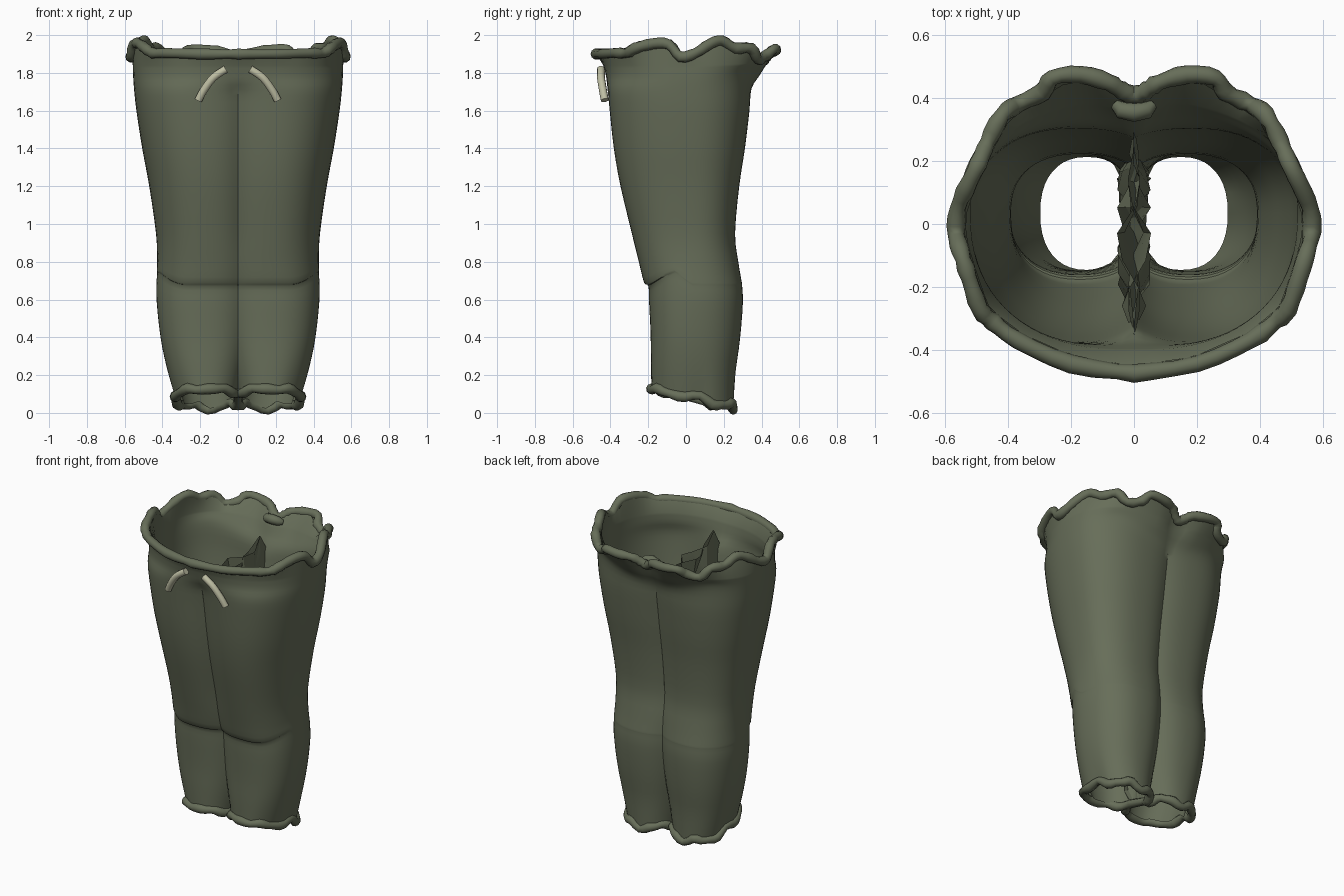
import bpy, bmesh, math, random
from mathutils import Vector

if "Cube" in bpy.data.objects:
    bpy.data.objects.remove(bpy.data.objects["Cube"])

random.seed(4)


def material(name, rgb):
    m = bpy.data.materials.new(name)
    m.diffuse_color = (*rgb, 1)
    m.use_nodes = True
    m.node_tree.nodes["Principled BSDF"].inputs["Base Color"].default_value = m.diffuse_color
    return m


CLOTH = material("olive_cloth", (0.135, 0.155, 0.1))
CORD = material("pale_cord", (0.52, 0.52, 0.37))


def mesh_object(name, grids, angle):
    """Make one smooth-shaded mesh from grids of points, each built with its mirror image."""
    bm = bmesh.new()
    for grid in grids:
        for s in (1, -1):
            vs = [[bm.verts.new((p[0] * s, p[1], p[2])) for p in row] for row in grid]
            for r0, r1 in zip(vs, vs[1:]):
                for j in range(len(r0) - 1):
                    q = (r0[j], r0[j + 1], r1[j + 1], r1[j])
                    bm.faces.new(q if s > 0 else q[::-1])
    bmesh.ops.remove_doubles(bm, verts=bm.verts, dist=0.0005)
    me = bpy.data.meshes.new(name)
    bm.to_mesh(me)
    bm.free()
    ob = bpy.data.objects.new(name, me)
    bpy.context.collection.objects.link(ob)
    me.materials.append(CLOTH)
    bpy.ops.object.select_all(action='DESELECT')
    bpy.context.view_layer.objects.active = ob
    ob.select_set(True)
    bpy.ops.object.shade_smooth_by_angle(angle=math.radians(angle))
    return ob


def tube(name, pts, radius, mat, closed=False, radii=None):
    """Rounded tube along a path."""
    cu = bpy.data.curves.new(name, 'CURVE')
    cu.dimensions = '3D'
    cu.bevel_depth = radius
    cu.bevel_resolution = 3
    cu.use_fill_caps = True
    sp = cu.splines.new('POLY')
    sp.points.add(len(pts) - 1)
    for i, p in enumerate(pts):
        sp.points[i].co = (*p, 1)
        sp.points[i].radius = radii[i] if radii else 1
    sp.use_cyclic_u = closed
    sp.use_smooth = True
    cu.materials.append(mat)
    ob = bpy.data.objects.new(name, cu)
    bpy.context.collection.objects.link(ob)
    return ob


def catmull(rows, sub):
    """Smooth interpolation through a list of tuples."""
    out = []
    for i in range(len(rows) - 1):
        a, b, c, d = (rows[max(0, min(len(rows) - 1, i + k))] for k in (-1, 0, 1, 2))
        for k in range(sub):
            t = k / sub
            out.append(tuple(0.5 * (2 * q + (r - p) * t + (2 * p - 5 * q + 4 * r - s) * t * t
                                    + (3 * q - p - 3 * r + s) * t ** 3)
                             for p, q, r, s in zip(a, b, c, d)))
    out.append(tuple(rows[-1]))
    return out


# Leg sections: height, outer x, overlap past the centre, front y, back y
ROWS = [(0.10, 0.335, 0.005, -0.183, 0.25), (0.25, 0.378, 0.035, -0.186, 0.262),
        (0.40, 0.41, 0.06, -0.187, 0.287), (0.58, 0.43, 0.08, -0.195, 0.301),
        (0.67, 0.431, 0.088, -0.199, 0.2975), (0.69, 0.431, 0.09, -0.222, 0.2955),
        (0.80, 0.428, 0.10, -0.25, 0.277), (0.95, 0.434, 0.10, -0.287, 0.26),
        (1.20, 0.47, 0.12, -0.347, 0.282), (1.40, 0.507, 0.14, -0.382, 0.312),
        (1.60, 0.538, 0.17, -0.404, 0.336), (1.71, 0.55, 0.22, -0.415, 0.347),
        (1.78, 0.555, 0.42, -0.423, 0.39), (1.84, 0.557, 0.53, -0.438, 0.43)]
# Ragged waist edge, front centre round to back centre
RIM = [(0, -0.475, 1.90), (0.2, -0.445, 1.90), (0.37, -0.37, 1.905), (0.45, -0.31, 1.905),
       (0.49, -0.27, 1.93), (0.525, -0.17, 1.955), (0.55, -0.09, 1.95), (0.565, -0.03, 1.885),
       (0.56, 0.05, 1.905), (0.525, 0.13, 1.955), (0.495, 0.19, 1.97), (0.465, 0.26, 1.93),
       (0.42, 0.345, 1.93), (0.37, 0.38, 1.87), (0.29, 0.42, 1.89), (0.26, 0.465, 1.925),
       (0.17, 0.475, 1.92), (0.08, 0.45, 1.91), (0.04, 0.425, 1.885), (0, 0.41, 1.865)]
N = 40
THICK = 0.037


def rim_at(az):
    angs = [math.atan2(p[1], p[0]) for p in RIM]
    for i in range(len(RIM) - 1):
        if az <= angs[i + 1] + 1e-6:
            t = max(0, (az - angs[i]) / (angs[i + 1] - angs[i]))
            return tuple(Vector(RIM[i]).lerp(Vector(RIM[i + 1]), t))
    return RIM[-1]


def section(z, xo, e, yf, yb, n=2.3):
    e = max(e, 0)
    cx, rx, cy = (xo - e) / 2, (xo + e) / 2, 0.035
    end = math.acos(max(-1, -(max(0, cx) / rx) ** (n / 2)))
    pts = []
    for j in range(N + 1):
        a = -end + 2 * end * j / N
        c, s = math.cos(a), math.sin(a)
        x = cx + rx * math.copysign(abs(c) ** (2 / n), c)
        y = cy + (yb - cy if s > 0 else yf - cy) * abs(s) ** (2 / n)
        if j in (0, N):
            x = 0
        # creases lift at the sides (knee in front, seat behind), hem slopes down to the back
        zz = z
        if s < 0:
            zz += 0.08 * max(0, (x - 0.27) / 0.16) ** 2 * math.exp(-((z - 0.68) / 0.1) ** 2) * min(1, -3 * s)
        else:
            zz += 0.06 * min(1, (x / 0.4) ** 2) * math.exp(-((z - 1.74) / 0.08) ** 2) * s
        f = max(0, 1 - (z - 0.1) / 0.3)
        wob = 0.4 if s < -0.5 else 1
        zz += f * (0.03 - 0.22 * (y + 0.19)
                   + wob * f * (0.014 * math.sin(6 * a + 1) + 0.007 * math.sin(11 * a)))
        # cleft between the two back lobes
        if y > 0 and z > 1.71:
            y -= 0.35 * (z - 1.71) * math.exp(-(x / 0.07) ** 2)
        pts.append((x, y, zz))
    return pts


# Trouser shell: both legs flowing into the waist
levels = catmull(ROWS, 3)
shell = [section(*r) for r in levels]
shell.append([rim_at(math.atan2(p[1], p[0])) for p in shell[-1]])
mesh_object("trouser_shell", [shell], 35)

# Lining: the inner face of the thick cloth
lining = [section(z, xo - THICK, e - THICK, yf + THICK, yb - THICK) for z, xo, e, yf, yb in levels]
lining.append([(x * 0.95, y * 0.95, z) for x, y, z in
               (rim_at(math.atan2(p[1], p[0])) for p in lining[-1])])
mesh_object("trouser_lining", [[r[::-1] for r in lining]], 35)

# Crumpled inner leg walls, jagged at the crotch
wall = []
inner = [s for s, r in zip(shell, levels) if r[0] < 1.72][::2]
for k, ring in enumerate(inner):
    a, b = Vector(ring[0]), Vector(ring[-1])
    row = []
    for j in range(9):
        p = a.lerp(b, j / 8)
        if 0 < j < 8:
            p.x += random.uniform(-0.4, 1) * min(0.055, 0.14 * (b - a).length)
            if k == len(inner) - 1:
                p.z += random.uniform(0, 0.15)
        row.append(tuple(p))
    wall.append(row)
mesh_object("inner_leg_walls", [wall], 20)

# Rolled waist edge and the knot at the back
full = RIM + [(-x, y, z) for x, y, z in RIM[-2:0:-1]]
waist = catmull(full + full[:1], 3)[:-1]
tube("waist_roll", waist, 0.027, CLOTH, True,
     [1 + random.uniform(-0.1, 0.15) for _ in waist])
tube("back_knot", [(-0.06, 0.38, 1.86), (-0.04, 0.362, 1.87), (0, 0.355, 1.875), (0.04, 0.362, 1.87),
                   (0.06, 0.38, 1.86)], 0.028, CLOTH, False, [0.6, 1, 1.1, 1, 0.6])

# Rolled hems and drawstrings, left and right
STRING = catmull([(0.065, -0.45, 1.82), (0.13, -0.45, 1.775), (0.18, -0.44, 1.71),
                  (0.21, -0.43, 1.655)], 4)
for s, side in ((1, "left"), (-1, "right")):
    hem = [(x * s, y, z) for x, y, z in shell[0]]
    tube(side + "_hem_roll", hem, 0.026, CLOTH, True,
         [1 + 0.12 * math.sin(5 * i) for i in range(N + 1)])
    tube(side + "_drawstring", [(x * s, y, z) for x, y, z in STRING], 0.021, CORD)
